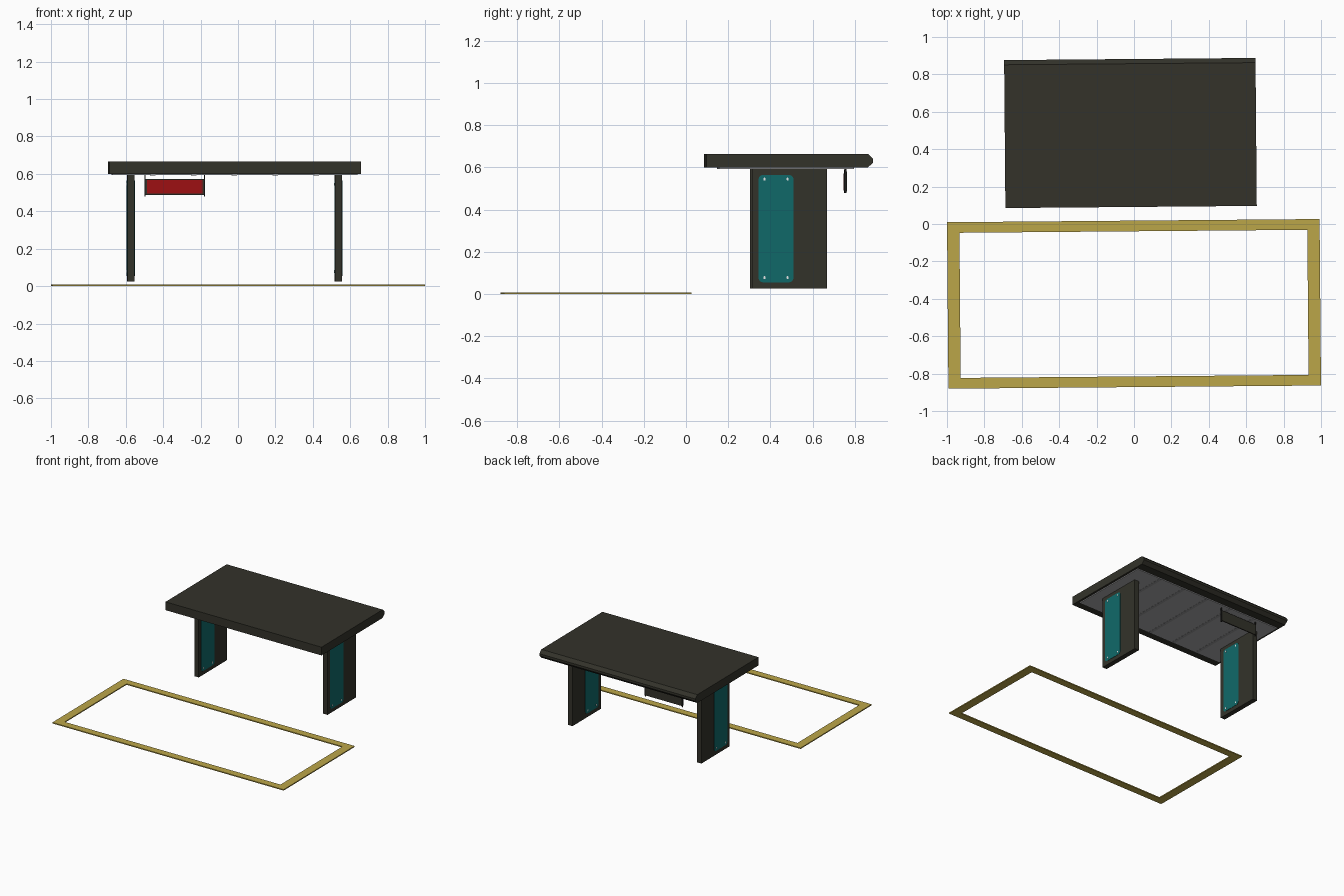
import bpy, bmesh, math
from mathutils import Matrix, Vector

cube = bpy.data.objects.get("Cube")
if cube:
    bpy.data.objects.remove(cube)

TILT = Matrix.Rotation(math.radians(0.49), 4, 'Z')
TABLE = Matrix.Translation((-0.019, 0.487, 0)) @ TILT
FLOOR = Matrix.Translation((0, -0.427, 0)) @ TILT


def material(name, rgb):
    m = bpy.data.materials.new(name)
    m.use_nodes = True
    m.diffuse_color = (*rgb, 1)
    m.node_tree.nodes["Principled BSDF"].inputs["Base Color"].default_value = (*rgb, 1)
    return m


DARK = material("dark_wood", (0.033, 0.032, 0.023))
TEAL = material("teal", (0.005, 0.14, 0.14))
GOLD = material("gold", (0.5, 0.38, 0.066))
RED = material("red", (0.34, 0.005, 0.006))
GREY = material("light_grey", (0.4, 0.4, 0.41))
SEAM = material("mid_grey", (0.3, 0.3, 0.31))
BLACK = material("black", (0.012, 0.012, 0.011))
WHITE = material("white", (0.8, 0.8, 0.8))


def finish(name, bm, mat, frame):
    bmesh.ops.recalc_face_normals(bm, faces=bm.faces)
    me = bpy.data.meshes.new(name)
    bm.to_mesh(me)
    bm.free()
    me.materials.append(mat)
    ob = bpy.data.objects.new(name, me)
    ob.matrix_world = frame
    bpy.context.collection.objects.link(ob)
    return ob


def box(name, lo, hi, mat, frame=TABLE):
    bm = bmesh.new()
    lo, hi = Vector(lo), Vector(hi)
    m = Matrix.Translation((lo + hi) / 2) @ Matrix.Diagonal((*(hi - lo), 1))
    bmesh.ops.create_cube(bm, size=1, matrix=m)
    return finish(name, bm, mat, frame)


def slab(name, profile, x0, x1, mat):
    """Extrude a y-z outline along x."""
    bm = bmesh.new()
    face = bm.faces.new([bm.verts.new((x0, y, z)) for y, z in profile])
    out = bmesh.ops.extrude_face_region(bm, geom=[face])
    moved = [v for v in out["geom"] if isinstance(v, bmesh.types.BMVert)]
    bmesh.ops.translate(bm, verts=moved, vec=(x1 - x0, 0, 0))
    return finish(name, bm, mat, TABLE)


def rounded(y0, y1, z0, z1, r, steps=4):
    pts = []
    corners = [(y1 - r, z1 - r), (y0 + r, z1 - r), (y0 + r, z0 + r), (y1 - r, z0 + r)]
    for i, (cy, cz) in enumerate(corners):
        for s in range(steps + 1):
            a = math.pi / 2 * (i + s / steps)
            pts.append((cy + r * math.cos(a), cz + r * math.sin(a)))
    return pts


# Floor border: an outer and an inner rectangle joined, then thickened
bm = bmesh.new()
signs = [(-1, -1), (1, -1), (1, 1), (-1, 1)]
outer = [bm.verts.new((0.996 * a, 0.445 * b, 0)) for a, b in signs]
inner = [bm.verts.new((0.93 * a, 0.388 * b, 0)) for a, b in signs]
for i in range(4):
    j = (i + 1) % 4
    bm.faces.new((outer[i], outer[j], inner[j], inner[i]))
ext = bmesh.ops.extrude_face_region(bm, geom=bm.faces[:])
bmesh.ops.translate(bm, verts=[v for v in ext["geom"] if isinstance(v, bmesh.types.BMVert)],
                    vec=(0, 0, 0.008))
finish("floor_border", bm, GOLD, FLOOR)

# Table top with a chamfered back edge
slab("table_top", [(-0.396, 0.60), (0.37, 0.60), (0.395, 0.624), (0.395, 0.641),
                   (0.37, 0.665), (-0.396, 0.665)], -0.672, 0.672, DARK)

# Underside panel and its seams
box("underside_panel", (-0.655, -0.335, 0.593), (0.655, 0.305, 0.60), GREY)
for i in range(1, 6):
    x = -0.655 + 1.31 * i / 6
    box(f"underside_seam_{i}", (x - 0.012, -0.335, 0.592), (x + 0.012, 0.305, 0.594), SEAM)

# Legs, each with a teal plate and four screws on both faces
for side, label in ((-1, "right"), (1, "left")):
    cx = side * 0.555
    box(f"{label}_leg", (cx - 0.019, -0.178, 0.025), (cx + 0.019, 0.176, 0.593), DARK)
    for face, where in ((-1, "right"), (1, "left")):
        x = cx + face * 0.019
        slab(f"{label}_leg_{where}_plate", rounded(-0.148, 0.018, 0.055, 0.565, 0.022),
             x - face * 0.002, x + face * 0.002, TEAL)
        for k, (y, z) in enumerate([(y, z) for y in (-0.12, -0.01) for z in (0.078, 0.545)]):
            slab(f"{label}_leg_{where}_screw_{k + 1}",
                 rounded(y - 0.005, y + 0.005, z - 0.007, z + 0.007, 0.004, 2),
                 x, x + face * 0.004, WHITE)

# Hanging panel: dark body, red front plate, tapered end brackets
box("hanging_panel", (-0.474, 0.268, 0.488), (-0.158, 0.276, 0.572), DARK)
box("hanging_panel_front", (-0.464, 0.265, 0.494), (-0.168, 0.269, 0.567), RED)
for x, label in ((-0.476, "right"), (-0.158, "left")):
    slab(f"{label}_bracket", [(0.268, 0.478), (0.274, 0.478), (0.279, 0.495), (0.279, 0.56),
                              (0.275, 0.595), (0.268, 0.595), (0.264, 0.56), (0.264, 0.495)],
         x - 0.003, x + 0.003, BLACK)
